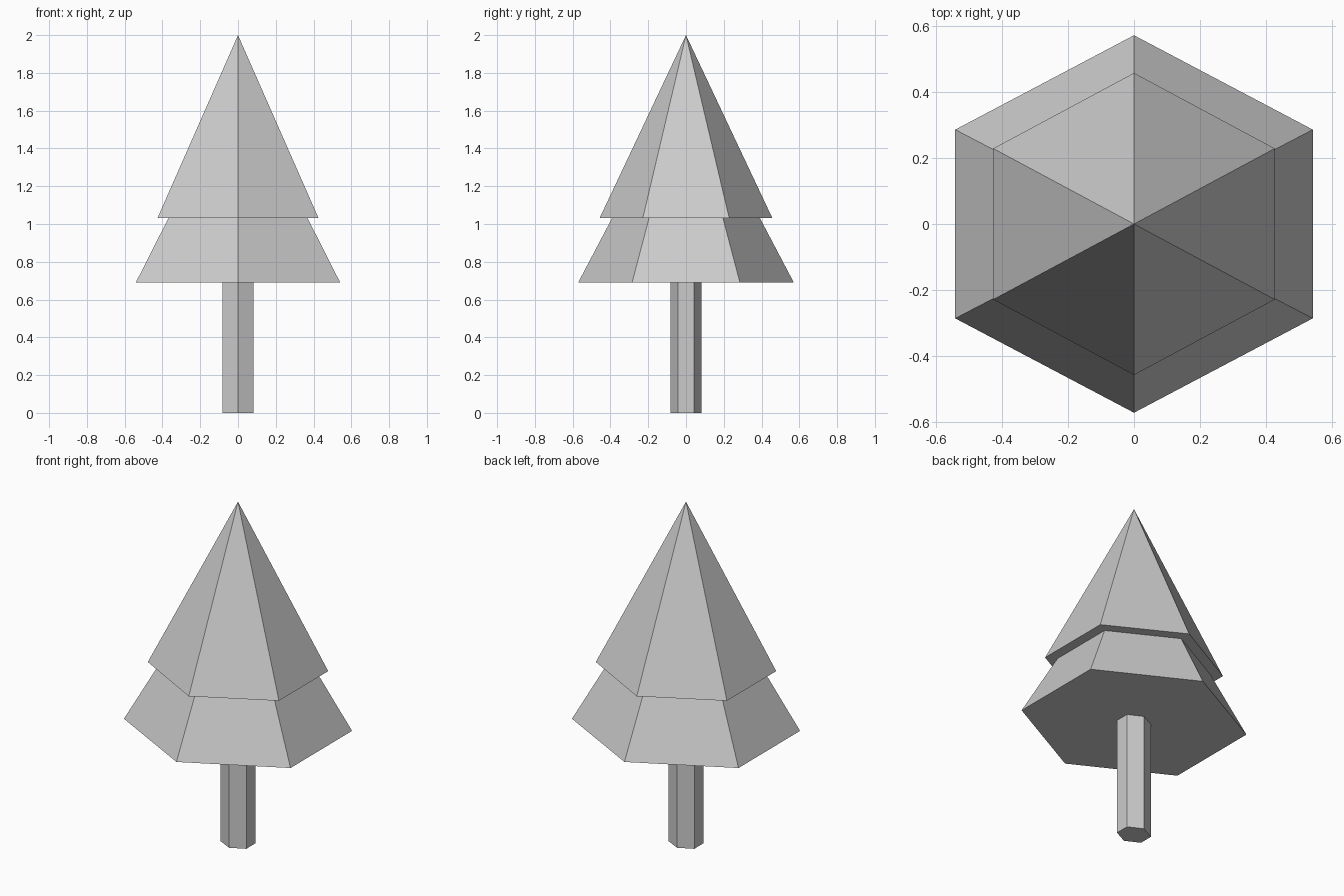
import bpy, bmesh
from math import sin, cos, pi

if "Cube" in bpy.data.objects:
    bpy.data.objects.remove(bpy.data.objects["Cube"])

SIDES = 6


def hex_loft(name, rings, apex=None):
    """Loft six-sided rings given as (half width x, half depth y, z); corners point along y."""
    bm = bmesh.new()
    loops = []
    for hx, hy, z in rings:
        sx = hx / cos(pi / 6)
        angles = [pi / 2 + i * 2 * pi / SIDES for i in range(SIDES)]
        loops.append([bm.verts.new((sx * cos(a), hy * sin(a), z)) for a in angles])
    bm.faces.new(loops[0][::-1])
    for lo, hi in zip(loops, loops[1:]):
        for i in range(SIDES):
            j = (i + 1) % SIDES
            bm.faces.new((lo[i], lo[j], hi[j], hi[i]))
    top = loops[-1]
    if apex is None:
        bm.faces.new(top)
    else:
        tip = bm.verts.new((0, 0, apex))
        for i in range(SIDES):
            bm.faces.new((top[i], top[(i + 1) % SIDES], tip))
    bmesh.ops.recalc_face_normals(bm, faces=bm.faces)
    mesh = bpy.data.meshes.new(name)
    bm.to_mesh(mesh)
    bm.free()
    obj = bpy.data.objects.new(name, mesh)
    bpy.context.collection.objects.link(obj)
    return obj


# Straight hexagonal trunk
hex_loft("trunk", [(0.083, 0.083, 0), (0.083, 0.083, 0.69)])

# Two-tier foliage: flared skirt, overhanging ledge, pointed crown
hex_loft("foliage", [(0.541, 0.571, 0.69), (0.368, 0.391, 1.032), (0.426, 0.457, 1.032)], apex=2.0)
